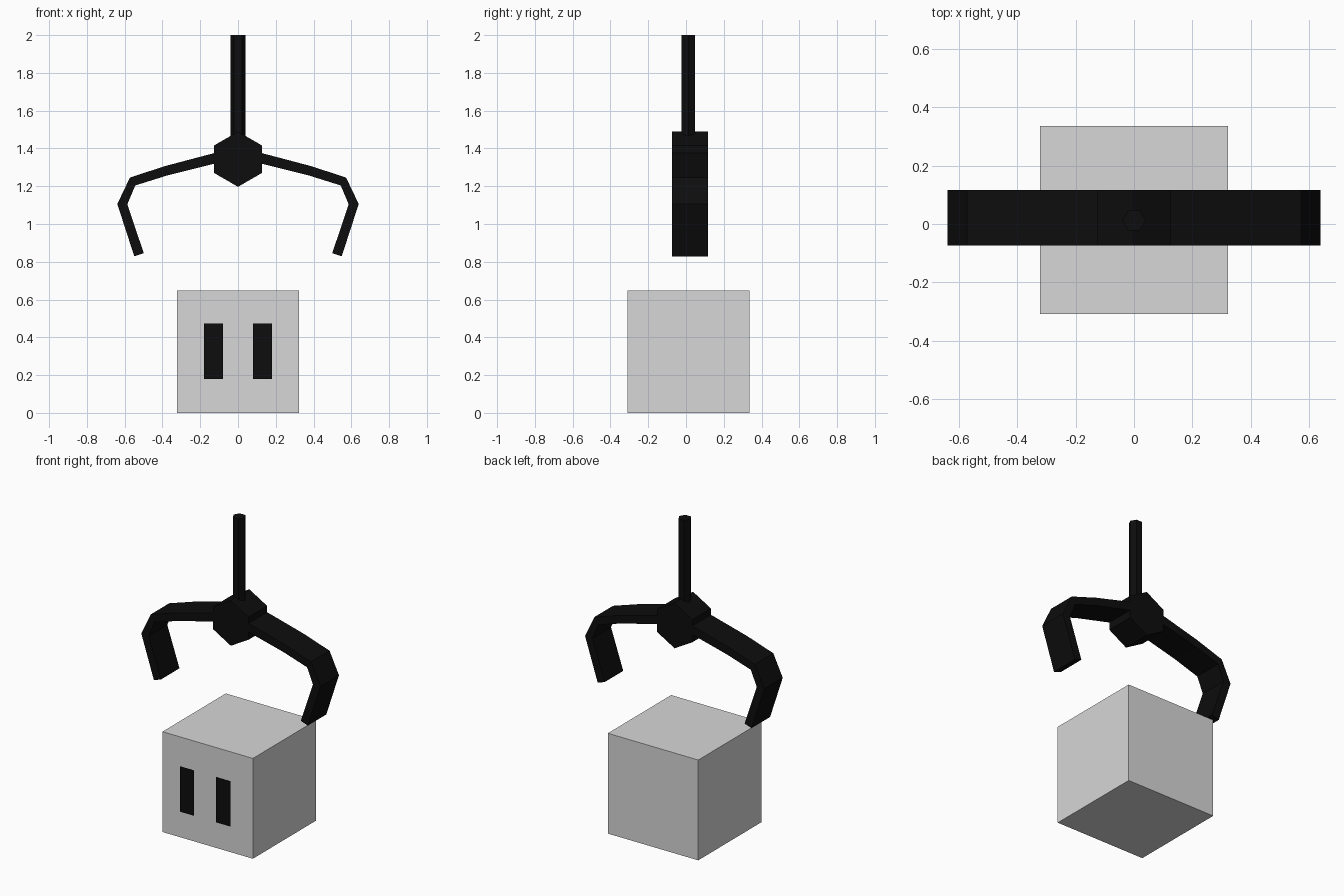
import bpy, bmesh, math

if "Cube" in bpy.data.objects:
    bpy.data.objects.remove(bpy.data.objects["Cube"])


def material(name, value):
    m = bpy.data.materials.new(name)
    m.diffuse_color = (value, value, value, 1)
    m.use_nodes = True
    m.node_tree.nodes["Principled BSDF"].inputs["Base Color"].default_value = m.diffuse_color
    return m


GREY = material("light grey", 0.68)
BLACK = material("black", 0.004)


def make_object(name, bm, mat):
    bmesh.ops.recalc_face_normals(bm, faces=bm.faces)
    mesh = bpy.data.meshes.new(name)
    bm.to_mesh(mesh)
    bm.free()
    mesh.materials.append(mat)
    ob = bpy.data.objects.new(name, mesh)
    bpy.context.collection.objects.link(ob)
    return ob


def prism(name, outline, start, direction, mat):
    """Extrude a closed 3D outline along a direction vector."""
    bm = bmesh.new()
    face = bm.faces.new([bm.verts.new(p) for p in outline])
    ext = bmesh.ops.extrude_face_region(bm, geom=[face])
    top = [v for v in ext["geom"] if isinstance(v, bmesh.types.BMVert)]
    bmesh.ops.translate(bm, verts=top, vec=direction)
    bmesh.ops.translate(bm, verts=bm.verts, vec=start)
    return make_object(name, bm, mat)


def ring(radius, sides, offset):
    return [(radius * math.cos(offset + math.tau * i / sides),
             radius * math.sin(offset + math.tau * i / sides)) for i in range(sides)]


# Cube body
HALF = 0.3225
FRONT, BACK = -0.309, 0.336
square = [(-HALF, 0, 0), (HALF, 0, 0), (HALF, 0, 0.647), (-HALF, 0, 0.647)]
prism("cube_body", square, (0, FRONT, 0), (0, BACK - FRONT, 0), GREY)

# Eyes: flat panels just in front of the cube
for side, label in ((-1, "left"), (1, "right")):
    bm = bmesh.new()
    bm.faces.new([bm.verts.new((side * 0.13 + dx, -0.336, z))
                  for dx, z in ((-0.05, 0.18), (0.05, 0.18), (0.05, 0.473), (-0.05, 0.473))])
    eye = make_object(label + "_eye", bm, BLACK)
    if eye.data.polygons[0].normal.y > 0:
        eye.data.flip_normals()

# Hexagonal claw hub, point upwards
CLAW_Y, CLAW_DEPTH = -0.073, 0.189
hexagon = [(x, 0, z + 1.343) for x, z in ring(0.146, 6, math.pi / 2)]
prism("claw_hub", hexagon, (0, CLAW_Y, 0), (0, CLAW_DEPTH, 0), BLACK)

# Claw arms: bent flat bars, mirrored
arm = [(0.10, 1.381), (0.127, 1.375), (0.385, 1.307), (0.572, 1.246), (0.639, 1.106),
       (0.549, 0.829), (0.499, 0.846), (0.586, 1.104), (0.544, 1.204),
       (0.375, 1.257), (0.127, 1.319), (0.10, 1.325)]
for side, label in ((-1, "left"), (1, "right")):
    prism(label + "_claw_arm", [(side * x, 0, z) for x, z in arm],
          (0, CLAW_Y, 0), (0, CLAW_DEPTH, 0), BLACK)

# Hanging rod
prism("hanging_rod", [(x, y, 0) for x, y in ring(0.04, 6, 0)],
      (0, 0.012, 1.42), (0, 0, 0.58), BLACK)
